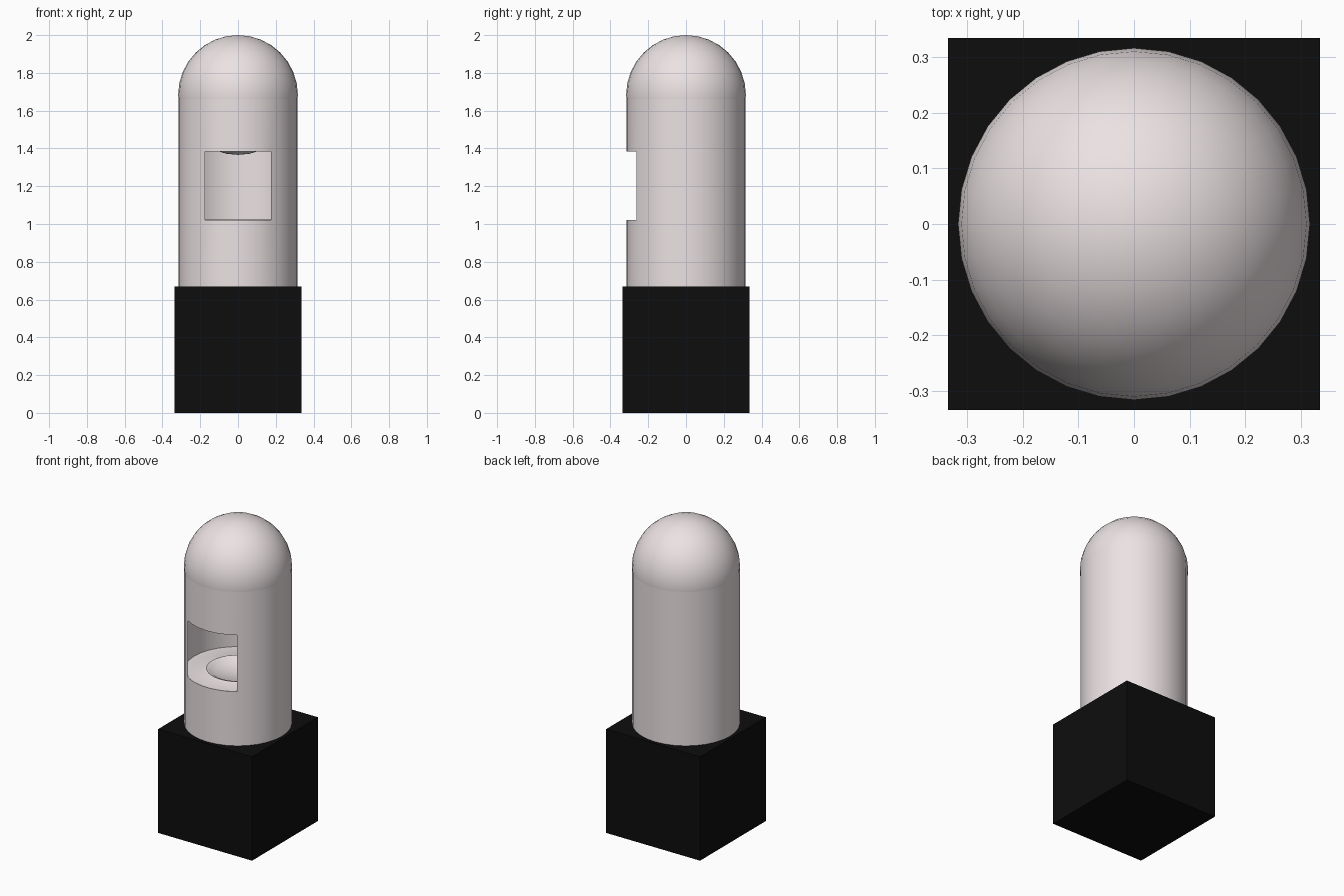
import bpy, bmesh, math

if "Cube" in bpy.data.objects:
    bpy.data.objects.remove(bpy.data.objects["Cube"])

SIDES = 32
R = 0.315


def material(name, color):
    m = bpy.data.materials.new(name)
    m.diffuse_color = (*color, 1)
    m.use_nodes = True
    m.node_tree.nodes["Principled BSDF"].inputs["Base Color"].default_value = m.diffuse_color
    return m


pale = material("pale_shell", (0.83, 0.76, 0.77))
black = material("black_base", (0.004, 0.004, 0.004))


def finish(name, mat, smooth=True):
    ob = bpy.context.object
    ob.name = name
    ob.data.materials.append(mat)
    if smooth:
        bpy.ops.object.shade_smooth_by_angle(angle=math.radians(35))
    return ob


def select_new(name, bm):
    me = bpy.data.meshes.new(name)
    bm.to_mesh(me)
    bm.free()
    ob = bpy.data.objects.new(name, me)
    bpy.context.collection.objects.link(ob)
    bpy.ops.object.select_all(action='DESELECT')
    ob.select_set(True)
    bpy.context.view_layer.objects.active = ob


# Cube base
bpy.ops.mesh.primitive_cube_add(size=0.67, location=(0, 0, 0.335))
finish("base_block", black, False)

# Hollow body tube, six front columns left open as the window
bm = bmesh.new()
rows = []
for z in (0.66, 1.02, 1.385, 1.685):
    rows.append([bm.verts.new((R * math.sin(2 * math.pi * i / SIDES),
                               -R * math.cos(2 * math.pi * i / SIDES), z))
                 for i in range(SIDES)])
for k in range(3):
    for i in range(SIDES):
        if k == 1 and (i < 3 or i >= SIDES - 3):
            continue
        j = (i + 1) % SIDES
        bm.faces.new((rows[k][i], rows[k][j], rows[k + 1][j], rows[k + 1][i]))
select_new("body_tube", bm)
finish("body_tube", pale)

# Full ball forming the dome and the window ceiling
bpy.ops.mesh.primitive_uv_sphere_add(segments=SIDES, ring_count=16,
                                     radius=0.317, location=(0, 0, 1.683))
finish("dome", pale)

# Floor inside the window, with a shallow round dish in it
bm = bmesh.new()
profile = [(0.314, 1.018), (0.20, 1.018), (0.185, 1.024),
           (0.165, 1.018), (0.14, 1.0), (0.0, 0.99)]
prev = None
for r, z in profile:
    if r:
        ring = [bm.verts.new((r * math.sin(2 * math.pi * i / SIDES),
                              -r * math.cos(2 * math.pi * i / SIDES), z))
                for i in range(SIDES)]
    else:
        ring = [bm.verts.new((0, 0, z))] * SIDES
    if prev:
        for i in range(SIDES):
            j = (i + 1) % SIDES
            quad = (prev[i], prev[j], ring[j], ring[i]) if r else (prev[i], prev[j], ring[0])
            bm.faces.new(quad)
    prev = ring
select_new("window_floor", bm)
finish("window_floor", pale)
